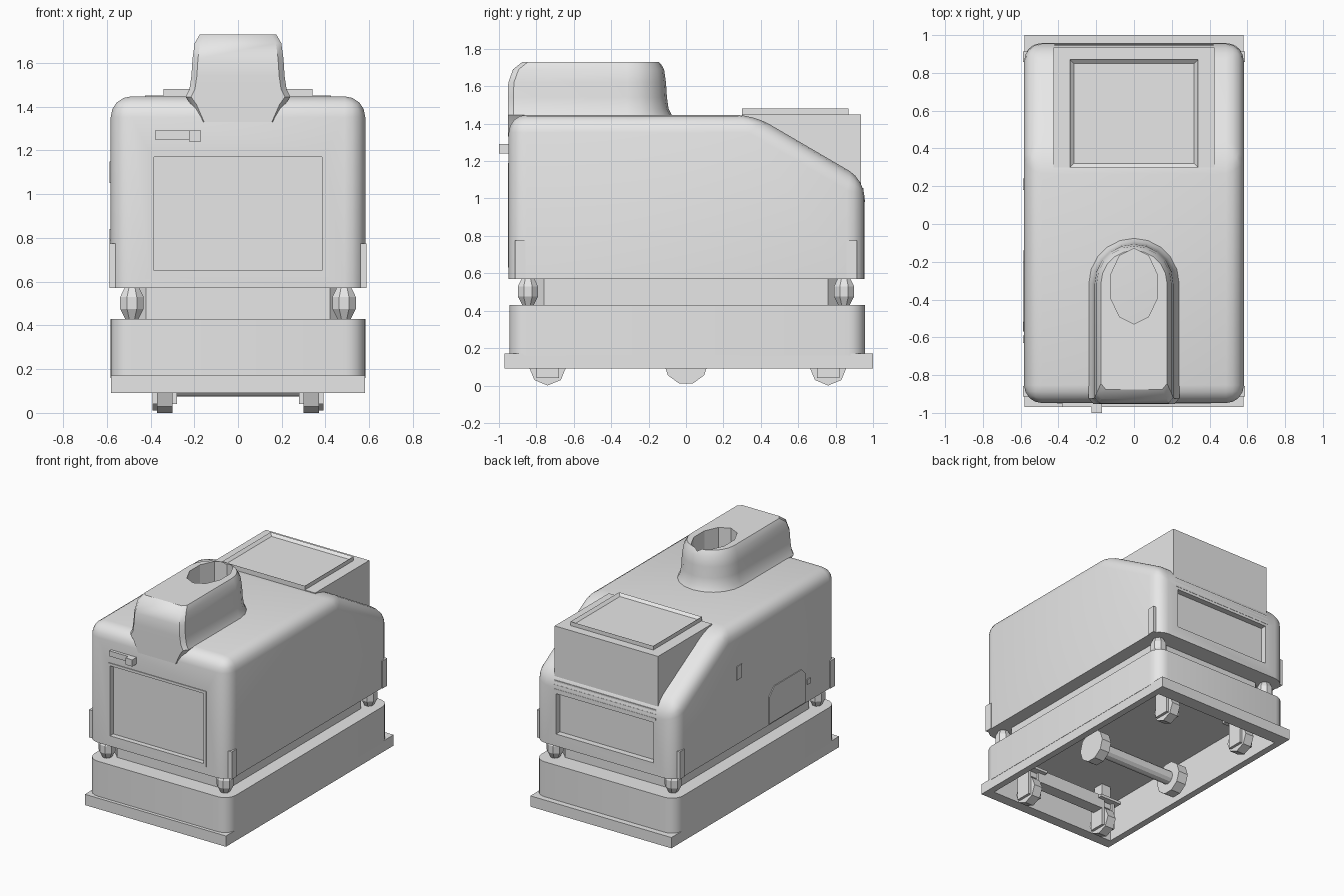
import bpy, bmesh, math
from mathutils import Vector, Matrix

if "Cube" in bpy.data.objects:
    bpy.data.objects.remove(bpy.data.objects["Cube"], do_unlink=True)

grey = bpy.data.materials.new("plain_grey")
grey.use_nodes = True
grey.diffuse_color = (0.8, 0.8, 0.8, 1)
grey.node_tree.nodes["Principled BSDF"].inputs["Base Color"].default_value = (0.8, 0.8, 0.8, 1)


def finish(name, bm, smooth=False):
    bmesh.ops.recalc_face_normals(bm, faces=bm.faces)
    mesh = bpy.data.meshes.new(name)
    bm.to_mesh(mesh)
    bm.free()
    mesh.materials.append(grey)
    ob = bpy.data.objects.new(name, mesh)
    bpy.context.collection.objects.link(ob)
    if smooth:
        bpy.ops.object.select_all(action='DESELECT')
        ob.select_set(True)
        bpy.context.view_layer.objects.active = ob
        bpy.ops.object.shade_smooth_by_angle(angle=math.radians(35))
    return ob


def box_mesh(x, y, z):
    bm = bmesh.new()
    bmesh.ops.create_cube(bm, size=1)
    for v in bm.verts:
        v.co = Vector([a + (b - a) * (c + 0.5) for (a, b), c in zip((x, y, z), v.co)])
    return bm


def box(name, x, y, z):
    return finish(name, box_mesh(x, y, z))


def upright_rounded_box(name, x, y, z, radius, segments):
    bm = box_mesh(x, y, z)
    uprights = [e for e in bm.edges if abs(e.verts[0].co.z - e.verts[1].co.z) > 0.1]
    bmesh.ops.bevel(bm, geom=uprights, offset=radius, segments=segments, profile=0.5, affect='EDGES')
    return finish(name, bm, True)


def loft(rings):
    """Skin a stack of equal-length point rings and cap both ends."""
    bm = bmesh.new()
    rows = [[bm.verts.new(p) for p in r] for r in rings]
    n = len(rows[0])
    for low, high in zip(rows, rows[1:]):
        for i in range(n):
            j = (i + 1) % n
            bm.faces.new((low[i], low[j], high[j], high[i]))
    bm.faces.new(rows[0][::-1])
    bm.faces.new(rows[-1])
    return bm


def circle(cx, cy, z, rx, ry, n):
    return [(cx + rx * math.cos(2 * math.pi * (i + 0.5) / n),
             cy + ry * math.sin(2 * math.pi * (i + 0.5) / n), z) for i in range(n)]


def cylinder_x(name, x, y, z, radius, length, sides):
    bm = bmesh.new()
    bmesh.ops.create_cone(bm, cap_ends=True, segments=sides, radius1=radius, radius2=radius,
                          depth=length, matrix=Matrix.Translation((x, y, z)) @
                          Matrix.Rotation(math.pi / 2, 4, 'Y'))
    return finish(name, bm)


def cut(ob, cutter):
    cutter.hide_render = True
    cutter.hide_set(True)
    mod = ob.modifiers.new("cut", 'BOOLEAN')
    mod.object = cutter
    mod.operation = 'DIFFERENCE'
    mod.solver = 'EXACT'


# Rounded upper body with a sloping rear shoulder
profile = [(-0.948, 0.57), (-0.948, 1.447), (0.36, 1.447), (0.955, 1.1), (0.955, 0.57)]
bm = loft([[(x, y, z) for y, z in profile] for x in (-0.582, 0.582)])
edges = [e for e in bm.edges if max(v.co.z for v in e.verts) > 0.6]
bmesh.ops.bevel(bm, geom=edges, offset=0.095, segments=4, profile=0.5, affect='EDGES')
body = finish("upper_body", bm, True)
cut(body, box("front_recess_cutter", (-0.405, 0.405), (-1.0, -0.915), (0.63, 1.19)))
cut(body, box("rear_recess_cutter", (-0.4, 0.4), (0.91, 1.0), (0.66, 0.96)))

# Thin rim around the front panel
for z in (0.64, 1.18):
    box("front_panel_rim", (-0.405, 0.405), (-0.953, -0.915), (z - 0.01, z + 0.01))
for s in (-1, 1):
    box("front_panel_side_rim", (s * 0.395 - 0.01, s * 0.395 + 0.01), (-0.953, -0.915), (0.63, 1.19))

# Rear slats
for i in range(3):
    z = 0.98 + i * 0.03
    box("rear_slat", (-0.42, 0.42), (0.9, 0.957 - i * 0.004), (z, z + 0.015))

# Rear housing with framed lid
box("rear_housing", (-0.425, 0.425), (0.3, 0.935), (0.98, 1.45))
bm = box_mesh((-0.34, 0.34), (0.3, 0.87), (1.445, 1.48))
top = [f for f in bm.faces if f.normal.z > 0.9]
bmesh.ops.inset_region(bm, faces=top, thickness=0.03)
for v in top[0].verts:
    v.co.z -= 0.018
finish("lid", bm)

# Front turret: half-round back, flared foot and a straight front column
rings = []
for z, w, front in ((1.33, 0.18, -0.953), (1.41, 0.215, -0.953), (1.445, 0.24, -0.953),
                    (1.48, 0.222, -0.953), (1.54, 0.213, -0.953), (1.62, 0.208, -0.95),
                    (1.69, 0.198, -0.925), (1.73, 0.175, -0.875)):
    arc = [(w * math.cos(a), -0.315 + w * math.sin(a), z)
           for a in (math.pi * i / 10 for i in range(11))]
    rings.append(arc + [(-w, front + 0.03, z), (-w + 0.025, front, z),
                        (w - 0.025, front, z), (w, front + 0.03, z)])
turret = finish("turret", loft(rings), True)
cut(turret, finish("turret_hole_cutter", loft(
    [circle(0, -0.33, z, 0.13, 0.2, 10) for z in (1.4, 1.8)])))

# Front button and small marker bar
box("front_button", (-0.225, -0.17), (-1.0, -0.94), (1.24, 1.29))
box("front_bar", (-0.38, -0.225), (-0.97, -0.94), (1.25, 1.29))

# Side hatch with chamfered top, and small plates on the right side
hatch = [(-0.57, 0.58), (-0.57, 0.79), (-0.52, 0.84), (-0.2, 0.84), (-0.14, 0.78), (-0.14, 0.58)]
finish("side_hatch", loft([[(x, y, z) for y, z in hatch] for x in (-0.588, -0.579)]))
box("side_plate", (-0.588, -0.579), (0.18, 0.24), (1.05, 1.15))
box("side_socket", (-0.588, -0.579), (-0.63, -0.59), (0.7, 0.74))

# Neck between body and base, with chamfered uprights
upright_rounded_box("neck", (-0.48, 0.48), (-0.82, 0.82), (0.42, 0.58), 0.06, 1)

# Corner guards and faceted neck bumpers
for sx in (-1, 1):
    for sy in (-1, 1):
        y = sy * 0.885
        box("corner_guard", sorted((sx * 0.53, sx * 0.588)), (y - 0.028, y + 0.028), (0.57, 0.775))
        finish("neck_bumper", loft([circle(sx * 0.485, sy * 0.845, z, r, r, 8)
               for z, r in ((0.425, 0.03), (0.475, 0.058), (0.53, 0.058), (0.575, 0.035))]))

# Hollow base with rounded upright corners, on a square skirt
base = upright_rounded_box("base", (-0.582, 0.582), (-0.945, 0.957), (0.16, 0.43), 0.09, 5)
skirt = box("skirt", (-0.58, 0.58), (-0.97, 1.0), (0.09, 0.17))
cavity = box("cavity_cutter", (-0.53, 0.53), (-0.89, 0.9), (0.0, 0.38))
cut(base, cavity)
cut(skirt, cavity)

# Drive wheels with axle, and the front cross beam
cylinder_x("axle", 0, 0.0, 0.125, 0.05, 0.7, 12)
box("cross_beam", (-0.3, 0.3), (-0.77, -0.68), (0.17, 0.27))
for s in (-1, 1):
    cylinder_x("drive_wheel", s * 0.35, 0.0, 0.125, 0.12, 0.08, 10)
    # Casters with forks and mounting plates
    for y in (-0.74, 0.76):
        x = s * 0.335
        cylinder_x("caster_wheel", x, y, 0.1, 0.1, 0.07, 8)
        box("caster_plate", (x - 0.09, x + 0.09), (y - 0.09, y + 0.09), (0.24, 0.26))
        box("caster_stem", (x - 0.04, x + 0.04), (y - 0.04, y + 0.04), (0.2, 0.39))
        for t in (-0.046, 0.046):
            box("caster_fork", (x + t - 0.01, x + t + 0.01), (y - 0.06, y + 0.06), (0.04, 0.25))
